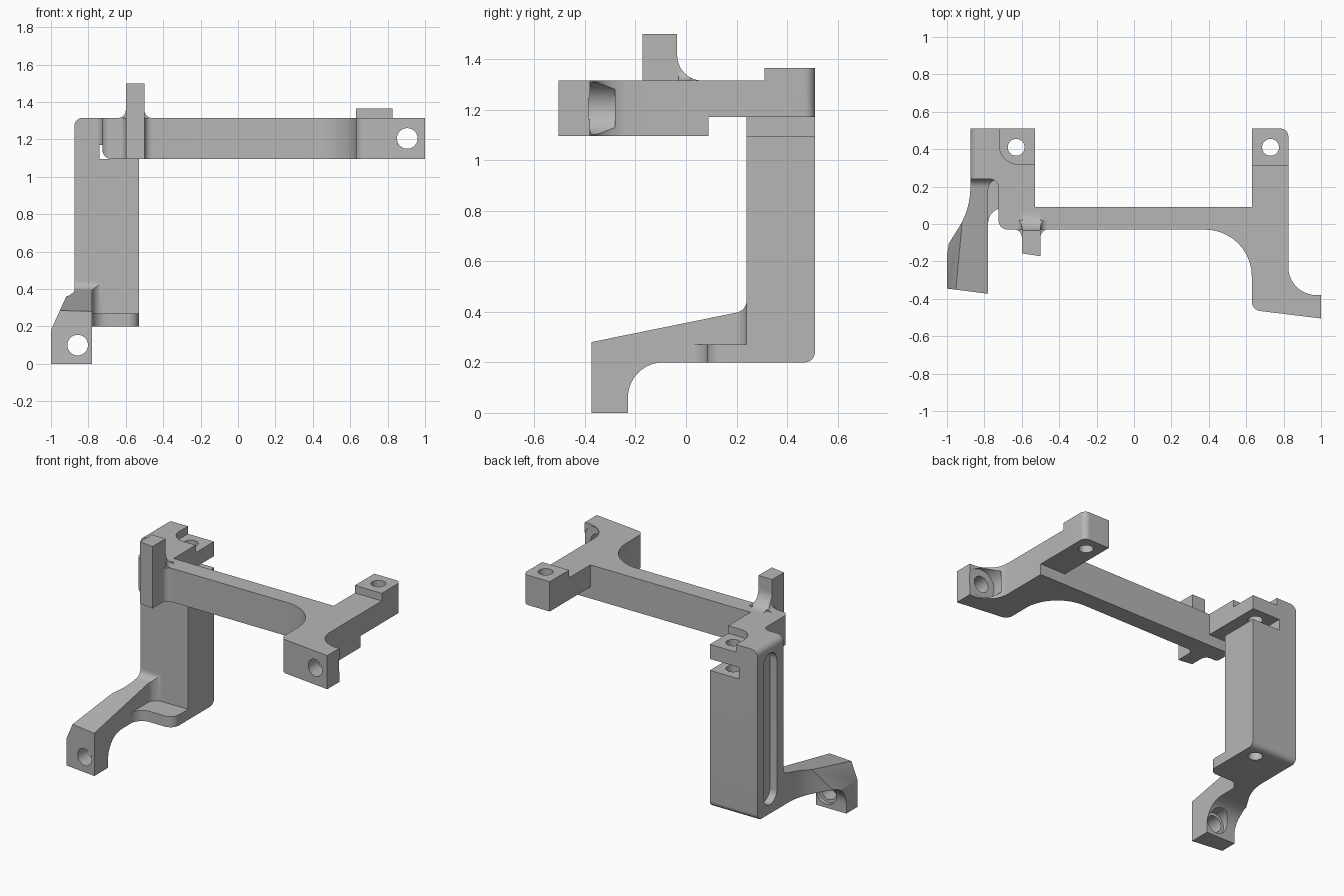
import bpy, bmesh, math
from mathutils import Vector

cube = bpy.data.objects.get("Cube")
if cube:
    bpy.data.objects.remove(cube, do_unlink=True)

grey = bpy.data.materials.new("plain_grey")
grey.use_nodes = True
colour = (0.47, 0.47, 0.47, 1)
grey.diffuse_color = colour
grey.node_tree.nodes["Principled BSDF"].inputs["Base Color"].default_value = colour

PLACE = {"x": lambda a, b, t: (t, a, b),
         "y": lambda a, b, t: (a, t, b),
         "z": lambda a, b, t: (a, b, t)}


def rounded(outline, steps=10):
    """Replace each corner (a, b, radius) with an arc tangent to both sides."""
    result = []
    for i, corner in enumerate(outline):
        p = Vector(corner[:2])
        radius = corner[2] if len(corner) > 2 else 0
        if not radius:
            result.append(p)
            continue
        u = (Vector(outline[i - 1][:2]) - p).normalized()
        v = (Vector(outline[(i + 1) % len(outline)][:2]) - p).normalized()
        half = u.angle(v) / 2
        centre = p + (u + v).normalized() * radius / math.sin(half)
        reach = radius / math.tan(half)
        start, end = p + u * reach - centre, p + v * reach - centre
        sweep = start.angle(end)
        for k in range(steps + 1):
            t = k / steps
            arc = (start * math.sin((1 - t) * sweep) + end * math.sin(t * sweep)) / math.sin(sweep)
            result.append(centre + arc)
    return result


def prism(name, axis, outline, lo, hi):
    bm = bmesh.new()
    place = PLACE[axis]
    pts = rounded(outline)
    ends = [[bm.verts.new(place(p.x, p.y, t)) for p in pts] for t in (lo, hi)]
    for ring in ends:
        bm.faces.new(ring)
    for i in range(len(pts)):
        j = (i + 1) % len(pts)
        bm.faces.new((ends[0][i], ends[0][j], ends[1][j], ends[1][i]))
    bmesh.ops.recalc_face_normals(bm, faces=bm.faces)
    mesh = bpy.data.meshes.new(name)
    bm.to_mesh(mesh)
    bm.free()
    mesh.materials.append(grey)
    obj = bpy.data.objects.new(name, mesh)
    bpy.context.collection.objects.link(obj)
    return obj


def box(name, x, y, z):
    return prism(name, "z", [(x[0], y[0]), (x[1], y[0]), (x[1], y[1]), (x[0], y[1])], *z)


def rod(axis, a, b, r, lo, hi, sides=40):
    ring = [(a + r * math.cos(math.tau * k / sides), b + r * math.sin(math.tau * k / sides))
            for k in range(sides)]
    return prism("rod", axis, ring, lo, hi)


def combine(obj, other, operation):
    """Apply a boolean and discard the second object."""
    mod = obj.modifiers.new("boolean", "BOOLEAN")
    mod.operation, mod.solver, mod.object = operation, "EXACT", other
    bpy.context.view_layer.objects.active = obj
    bpy.ops.object.modifier_apply(modifier=mod.name)
    bpy.data.objects.remove(other, do_unlink=True)


def add(obj, *others):
    for other in others:
        combine(obj, other, "UNION")


def cut(obj, *others):
    for other in others:
        combine(obj, other, "DIFFERENCE")


def edge_cutter(axis, a, b, r, da, db, lo, hi):
    """Cutter that rounds the corner (a, b) of a body lying towards (da, db)."""
    ca, cb, m = a + da * r, b + db * r, 0.02
    tool = prism("edge_cutter", axis, [(a - da * m, b - db * m), (ca, b - db * m),
                                       (ca, cb), (a - da * m, cb)], lo, hi)
    cut(tool, rod(axis, ca, cb, r, lo - m, hi + m))
    return tool


BASE, TOP, STEP = 1.095, 1.315, 1.17

# Upper frame: crossbar, right bracket with foot, and left block
frame = prism("upper_frame", "z", [
    (-0.725, -0.03, 0.05), (0.63, -0.03, 0.25), (0.63, -0.46, 0.05), (1, -0.505),
    (1, -0.38), (0.825, -0.38, 0.15), (0.825, 0.51, 0.04), (0.63, 0.51),
    (0.63, 0.09), (-0.53, 0.09), (-0.53, 0.32), (-0.72, 0.32, 0.1), (-0.72, 0.51),
    (-0.745, 0.51), (-0.745, 0.24), (-0.725, 0.24)], BASE, TOP)
cut(frame, box("step", (-0.9, 0.95), (0.09, 0.6), (1, STEP)),
    edge_cutter("y", -0.725, BASE, 0.05, 1, 1, -0.1, 0.1))

# Inside corner between left block and pillar
add(frame, prism("corner_web", "z", [(-0.775, 0.245), (-0.775, 0.24), (-0.725, 0.24, 0.045),
                                     (-0.725, 0.18), (-0.7, 0.18), (-0.7, 0.245)], STEP, TOP))

# Mounting tabs, raised on one side and lowered on the other
add(frame,
    prism("raised_tab", "z", [(0.63, 0.31), (0.825, 0.31), (0.825, 0.51, 0.04), (0.63, 0.51)],
          1.25, 1.365),
    box("lowered_tab", (-0.74, -0.53), (0.3, 0.51), (STEP, 1.265)))

# Upright post with flared root
add(frame,
    prism("post", "z", [(-0.6, 0), (-0.6, -0.157), (-0.5, -0.172), (-0.5, 0)], BASE, 1.5),
    prism("post_front_flare", "z", [
        (-0.65, 0), (-0.65, -0.03), (-0.6, -0.03, 0.04), (-0.6, -0.1), (-0.5, -0.1),
        (-0.5, -0.03, 0.04), (-0.45, -0.03), (-0.45, 0)], BASE, TOP),
    prism("post_side_flare", "y", [
        (-0.65, 1.3), (-0.65, TOP), (-0.6, TOP, 0.04), (-0.6, 1.4), (-0.5, 1.4),
        (-0.5, TOP, 0.04), (-0.45, TOP), (-0.45, 1.3)], -0.03, 0.02),
    prism("post_back_flare", "x", [
        (-0.1, 1.2), (0.07, 1.2), (0.07, TOP), (-0.035, TOP, 0.1),
        (-0.035, 1.45), (-0.1, 1.45)], -0.6, -0.5))
# Trim the post behind its back face
cut(frame, box("post_trim", (-0.62, -0.48), (-0.035, 0.1), (1.43, 1.6)),
    prism("post_back_trim", "x", [(0.1, TOP), (-0.035, TOP, 0.1), (-0.035, 1.45), (0.1, 1.45)],
          -0.62, -0.48))

# Frame holes and spot face behind the foot
cut(frame, rod("z", 0.73, 0.41, 0.045, 1, 1.5), rod("z", -0.63, 0.41, 0.045, 1, 1.5),
    rod("y", 0.905, 1.205, 0.055, -0.6, -0.3), rod("y", 0.905, 1.205, 0.104, -0.385, -0.28))

# Pillar with side slot and vertical bore
pillar = prism("pillar", "y", [
    (-0.875, 0.2), (-0.53, 0.2), (-0.53, BASE), (-0.74, BASE), (-0.74, TOP),
    (-0.875, TOP, 0.045)], 0.24, 0.51)
cut(pillar, edge_cutter("x", 0.51, 0.2, 0.04, -1, 1, -0.95, -0.45),
    rod("z", -0.63, 0.41, 0.045, 0.1, 1.2),
    prism("slot", "x", [(0.31, 0.26, 0.069), (0.45, 0.26, 0.069), (0.45, 1.25, 0.069),
                        (0.31, 1.25, 0.069)], -0.95, -0.825))

# Lower arm: plan shape trimmed by side shape, then chamfered
arm = prism("lower_arm", "z", [
    (-0.875, 0.245), (-0.875, 0.08, 0.4), (-1, -0.12), (-1, -0.345), (-0.78, -0.373),
    (-0.78, 0.24, 0.06), (-0.7, 0.24), (-0.7, 0.245)], 0, 0.5)
combine(arm, prism("arm_side", "x", [
    (-0.4, -0.01), (-0.23, -0.01), (-0.23, 0.2, 0.14), (0.26, 0.2), (0.26, 0.48),
    (0.24, 0.48), (0.24, 0.405, 0.05), (-0.4, 0.275)], -1.1, -0.5), "INTERSECT")
cut(arm, prism("chamfer", "y", [(-1.05, 0.07), (-0.87, 0.466), (-1.05, 0.466)], -0.5, 0.3))

# Base plate joining arm and pillar
add(arm, prism("base_plate", "z", [
    (-0.82, -0.05), (-0.78, -0.05), (-0.78, 0.085, 0.08), (-0.53, 0.085, 0.06),
    (-0.53, 0.243), (-0.82, 0.243)], 0.2, 0.27))
cut(arm, rod("y", -0.857, 0.1, 0.055, -0.5, -0.1),
    rod("y", -0.857, 0.1, 0.076, -0.255, -0.1))

# Smooth shading on rounded areas only
bpy.ops.object.select_all(action="DESELECT")
for part in (frame, pillar, arm):
    part.select_set(True)
bpy.context.view_layer.objects.active = frame
bpy.ops.object.shade_smooth_by_angle(angle=math.radians(25))
